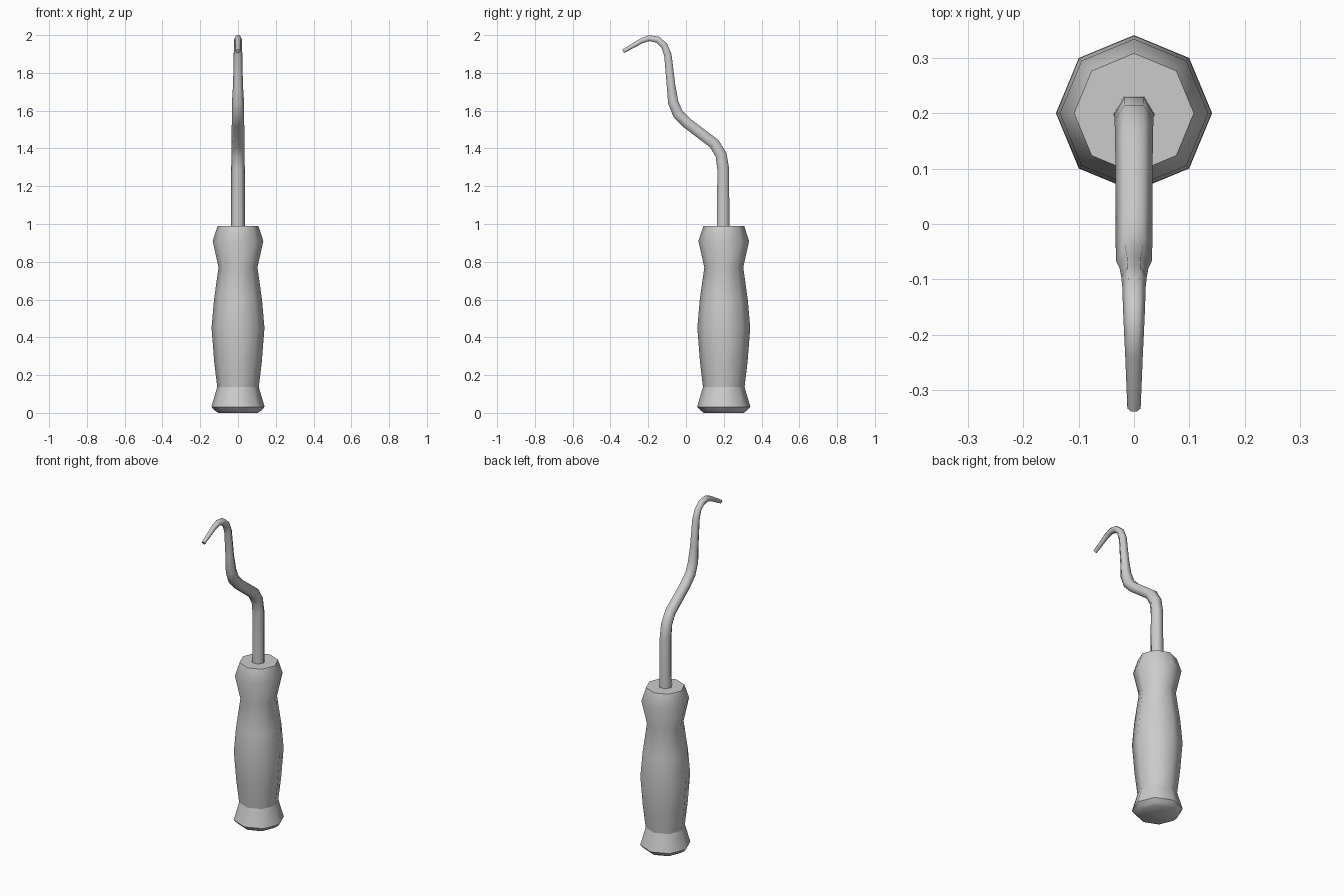
import bpy, bmesh
from math import sin, cos, pi, radians
from mathutils import Vector

cube = bpy.data.objects.get("Cube")
if cube:
    bpy.data.objects.remove(cube, do_unlink=True)

HANDLE_Y = 0.2

grey = bpy.data.materials.new("plain grey")
grey.use_nodes = True
grey.diffuse_color = (0.6, 0.6, 0.6, 1)
grey.node_tree.nodes["Principled BSDF"].inputs["Base Color"].default_value = (0.6, 0.6, 0.6, 1)


def loft(name, path, sides, sharp_angle, caps, sharp_z=None):
    """Sweep a regular polygon along (y, z, radius) points, keeping x level."""
    bm = bmesh.new()
    centres = [Vector((0, y, z)) for y, z, r in path]
    rings = []
    for i, (y, z, r) in enumerate(path):
        before = centres[i] - centres[max(i - 1, 0)]
        after = centres[min(i + 1, len(path) - 1)] - centres[i]
        tangent = (before.normalized() + after.normalized()).normalized()
        across = Vector((1, 0, 0))
        depth = tangent.cross(across)
        rings.append([bm.verts.new(centres[i] + r * (cos(a) * across + sin(a) * depth))
                      for a in (2 * pi * k / sides for k in range(sides))])
    for low, high in zip(rings, rings[1:]):
        for k in range(sides):
            n = (k + 1) % sides
            bm.faces.new((low[k], low[n], high[n], high[k]))
    if "start" in caps:
        bm.faces.new(rings[0][::-1])
    if "end" in caps:
        bm.faces.new(rings[-1])
    bmesh.ops.recalc_face_normals(bm, faces=bm.faces)
    mesh = bpy.data.meshes.new(name)
    bm.to_mesh(mesh)
    bm.free()
    mesh.materials.append(grey)
    obj = bpy.data.objects.new(name, mesh)
    bpy.context.collection.objects.link(obj)
    bpy.ops.object.select_all(action="DESELECT")
    obj.select_set(True)
    bpy.context.view_layer.objects.active = obj
    bpy.ops.object.shade_smooth_by_angle(angle=radians(sharp_angle))
    # crisp crease around the handle where the end collar starts
    if sharp_z is not None:
        for edge in mesh.edges:
            if all(abs(mesh.vertices[v].co.z - sharp_z) < 0.001 for v in edge.vertices):
                edge.use_edge_sharp = True
    return obj


# Eight-sided handle with a flared end collar
handle_profile = [(0, 0.105), (0.012, 0.122), (0.032, 0.141), (0.137, 0.11),
                  (0.27, 0.126), (0.45, 0.14), (0.6, 0.127), (0.77, 0.103),
                  (0.91, 0.134), (0.99, 0.108)]
loft("handle", [(HANDLE_Y, z, r) for z, r in handle_profile], 8, 55,
     ("start", "end"), sharp_z=0.137)

# Six-sided tapering rod bent into a hook
rod_path = [(0.197, 0.98, 0.038), (0.197, 1.29, 0.036), (0.186, 1.365, 0.035),
            (0.15, 1.425, 0.034), (0.005, 1.535, 0.033), (-0.042, 1.582, 0.033),
            (-0.068, 1.645, 0.032), (-0.08, 1.74, 0.026), (-0.096, 1.895, 0.023),
            (-0.115, 1.945, 0.021), (-0.15, 1.976, 0.02), (-0.195, 1.984, 0.018),
            (-0.235, 1.97, 0.016), (-0.333, 1.914, 0.012)]
loft("hook_rod", rod_path, 6, 62, ("end",))
